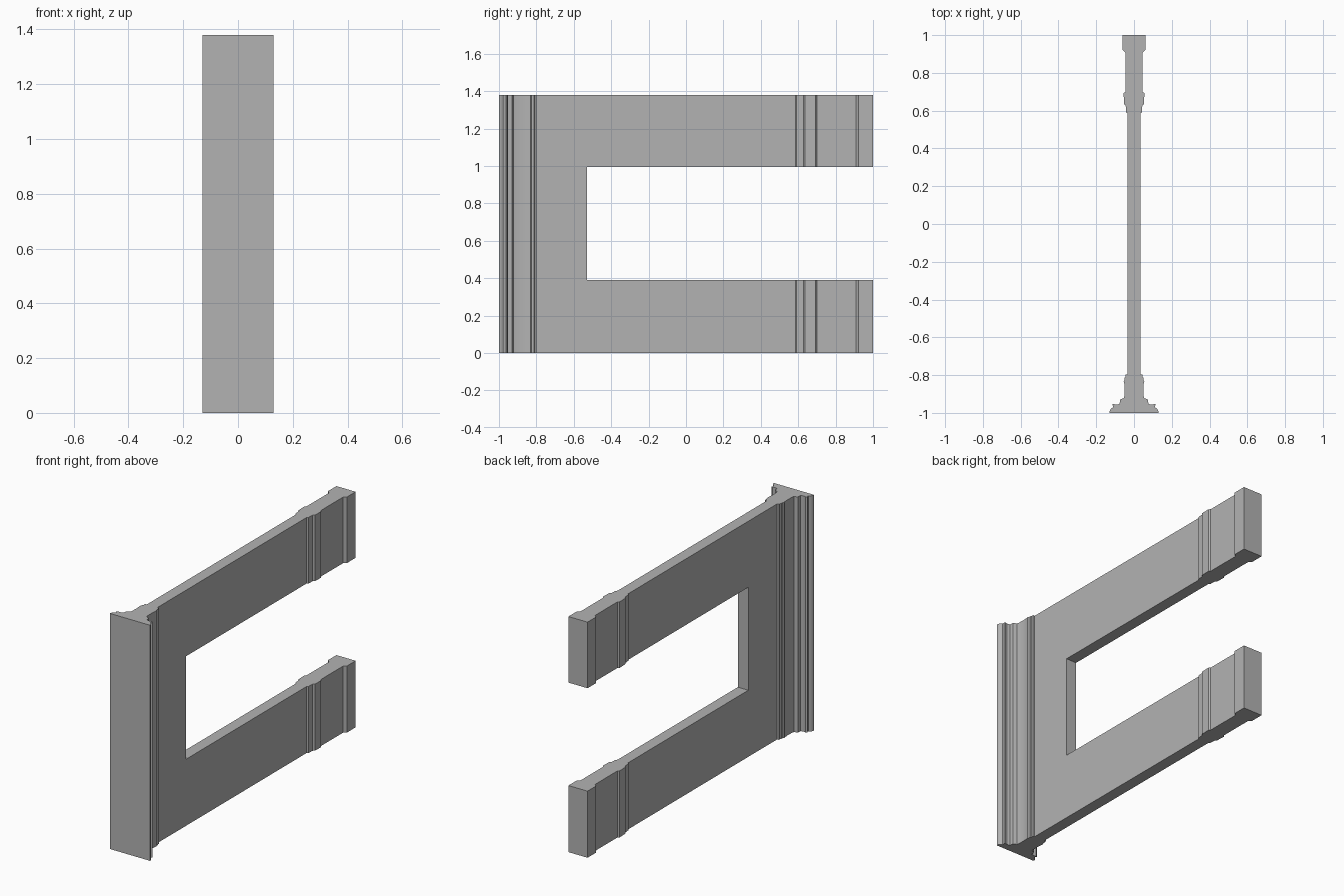
import bpy, bmesh

if "Cube" in bpy.data.objects:
    bpy.data.objects.remove(bpy.data.objects["Cube"])

# Half-width of the moulded profile along the depth: (half width, y)
HALF = [
    (0.130, -1.000), (0.129, -0.990), (0.122, -0.978), (0.113, -0.972),
    (0.110, -0.962), (0.116, -0.957), (0.108, -0.953), (0.092, -0.957),
    (0.076, -0.952), (0.074, -0.930), (0.066, -0.926), (0.054, -0.922),
    (0.051, -0.910), (0.050, -0.870), (0.052, -0.838), (0.055, -0.831),
    (0.050, -0.826), (0.049, -0.812), (0.045, -0.808), (0.045, -0.796),
    (0.034, -0.796), (0.034, 0.585), (0.042, 0.592), (0.044, 0.628),
    (0.053, 0.635), (0.055, 0.692), (0.046, 0.700), (0.046, 0.908),
    (0.062, 0.922), (0.062, 1.000),
]
HEIGHT = 1.38


def mesh_object(name, bm):
    bmesh.ops.recalc_face_normals(bm, faces=bm.faces)
    me = bpy.data.meshes.new(name)
    bm.to_mesh(me)
    bm.free()
    ob = bpy.data.objects.new(name, me)
    bpy.context.collection.objects.link(ob)
    return ob


def extrude_outline(name, outline, z0, z1):
    bm = bmesh.new()
    face = bm.faces.new([bm.verts.new((x, y, z0)) for x, y in outline])
    top = bmesh.ops.extrude_face_region(bm, geom=[face])
    verts = [v for v in top["geom"] if isinstance(v, bmesh.types.BMVert)]
    bmesh.ops.translate(bm, vec=(0, 0, z1 - z0), verts=verts)
    return mesh_object(name, bm)


grey = bpy.data.materials.new("stone grey")
grey.diffuse_color = (0.45, 0.45, 0.45, 1)
grey.use_nodes = True
grey.node_tree.nodes["Principled BSDF"].inputs["Base Color"].default_value = grey.diffuse_color

# Moulded frame: mirrored profile swept upward
outline = HALF + [(-x, y) for x, y in reversed(HALF)]
frame = extrude_outline("moulded_frame", outline, 0, HEIGHT)
frame.data.materials.append(grey)

# Open slot between the two arms
slot = extrude_outline("slot_cutter",
                       [(-0.3, -0.528), (0.3, -0.528), (0.3, 1.2), (-0.3, 1.2)],
                       0.39, 0.993)
slot.hide_render = True

cut = frame.modifiers.new("slot", "BOOLEAN")
cut.operation = "DIFFERENCE"
cut.solver = "EXACT"
cut.object = slot
bpy.context.view_layer.objects.active = frame
frame.select_set(True)
slot.select_set(False)
bpy.ops.object.modifier_apply(modifier=cut.name)
bpy.data.objects.remove(slot, do_unlink=True)

# Soft mouldings, crisp corners
bpy.ops.object.shade_smooth_by_angle(angle=0.5)
